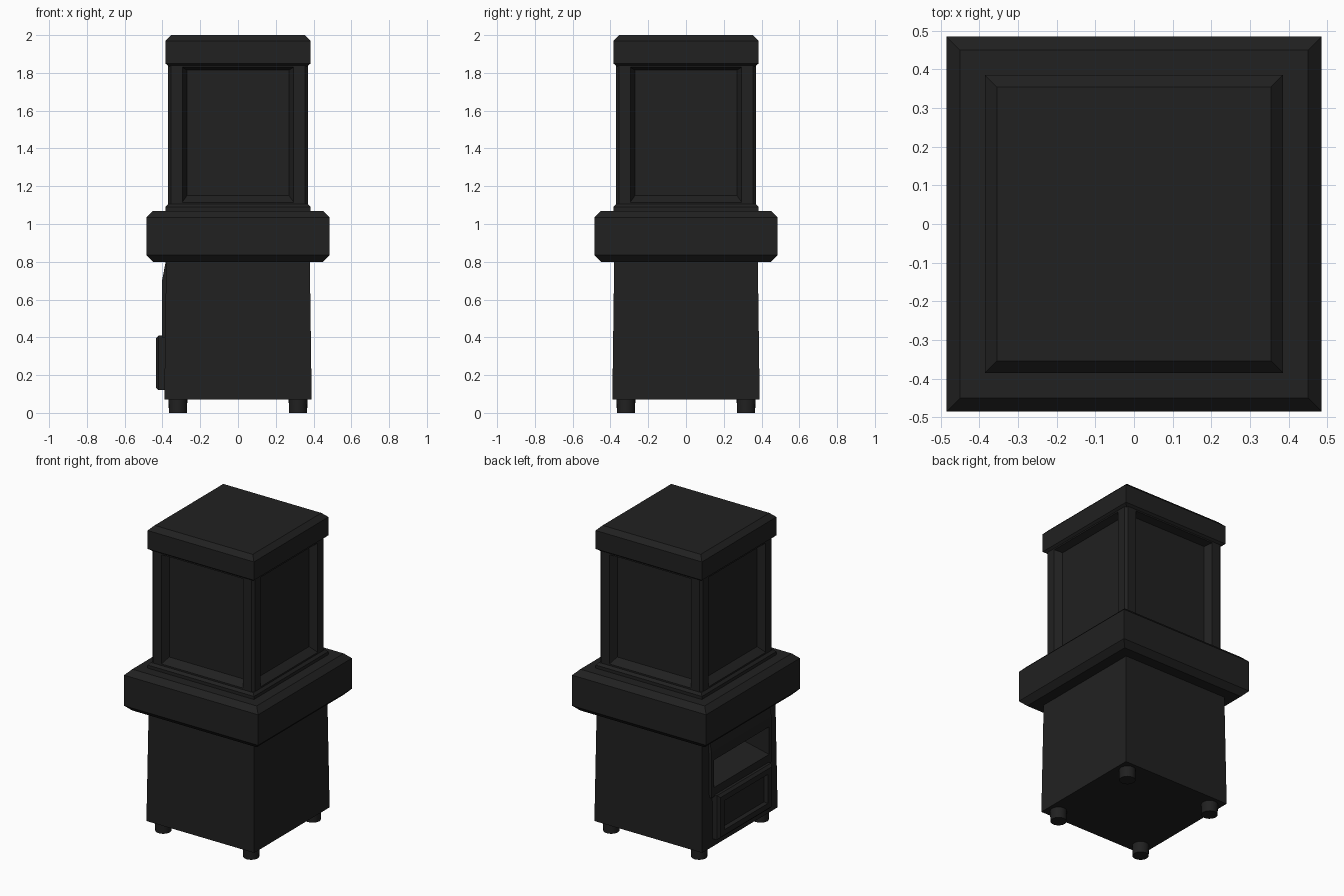
import bpy, bmesh, math
from mathutils import Matrix, Vector

if "Cube" in bpy.data.objects:
    bpy.data.objects.remove(bpy.data.objects["Cube"])

mat = bpy.data.materials.new("black")
mat.diffuse_color = (0.015, 0.015, 0.015, 1)
mat.use_nodes = True
mat.node_tree.nodes["Principled BSDF"].inputs["Base Color"].default_value = mat.diffuse_color


def finish(name, bm):
    bmesh.ops.remove_doubles(bm, verts=bm.verts, dist=1e-5)
    bmesh.ops.recalc_face_normals(bm, faces=bm.faces)
    me = bpy.data.meshes.new(name)
    bm.to_mesh(me)
    bm.free()
    me.materials.append(mat)
    ob = bpy.data.objects.new(name, me)
    bpy.context.collection.objects.link(ob)
    return ob


def stack(name, rects, m=Matrix()):
    """Closed solid from centred rectangles (half width, half height, depth)."""
    bm = bmesh.new()
    rings = [[bm.verts.new(m @ Vector((sx * w, sy * h, d)))
              for sx, sy in ((-1, -1), (1, -1), (1, 1), (-1, 1))] for w, h, d in rects]
    for a, b in zip(rings, rings[1:]):
        for i in range(4):
            j = (i + 1) % 4
            bm.faces.new((a[i], a[j], b[j], b[i]))
    bm.faces.new(rings[0])
    bm.faces.new(rings[-1])
    return finish(name, bm)


def square_stack(name, pts):
    return stack(name, [(w, w, z) for w, z in pts])


def prism(name, profile, half):
    """Extrude an x-z profile along y."""
    bm = bmesh.new()
    f = bm.faces.new([bm.verts.new((x, -half, z)) for x, z in profile])
    ext = bmesh.ops.extrude_face_region(bm, geom=[f])
    for v in ext["geom"]:
        if isinstance(v, bmesh.types.BMVert):
            v.co.y = half
    return finish(name, bm)


def cut(ob, cutter):
    mod = ob.modifiers.new("opening", 'BOOLEAN')
    mod.object = cutter
    mod.operation = 'DIFFERENCE'
    mod.solver = 'EXACT'


# lower cabinet, slightly tapered
base = square_stack("cabinet", [(.39, .07), (.38, .82)])
# wide middle band and the stepped rim above it
square_stack("middle_band", [(.45, .80), (.485, .835), (.485, 1.035), (.45, 1.07)])
square_stack("case_rim", [(.385, 1.06), (.385, 1.09), (.37, 1.105)])
# top cap
square_stack("top_cap", [(.365, 1.835), (.385, 1.85), (.385, 1.97), (.355, 2.0)])

# upper case: four framed, recessed panels with chamfered corners
bm = bmesh.new()
loops = [(.355, 1.09, 1.85, .37), (.295, 1.115, 1.83, .37), (.27, 1.15, 1.815, .325)]
for k in range(4):
    rot = Matrix.Rotation(k * math.pi / 2, 4, 'Z')
    P = lambda x, y, z: bm.verts.new(rot @ Vector((x, y, z)))
    rings = [[P(-w, -d, a), P(w, -d, a), P(w, -d, b), P(-w, -d, b)] for w, a, b, d in loops]
    for r, s in zip(rings, rings[1:]):
        for i in range(4):
            j = (i + 1) % 4
            bm.faces.new((r[i], r[j], s[j], s[i]))
    bm.faces.new(rings[-1])
    bm.faces.new((rings[0][1], P(.37, -.355, 1.09), P(.37, -.355, 1.85), rings[0][2]))
finish("upper_case", bm)

# opening surround on the left side
bezel = prism("opening_surround", [(-.36, .40), (-.402, .40), (-.402, .70), (-.383, .80), (-.36, .80)], .31)
# slot with a sloping floor cut through surround and cabinet
cutter = prism("slot_cutter", [(-.6, .46), (-.40, .46), (-.22, .50), (-.22, .64), (-.6, .64)], .285)
cutter.hide_render = True
cutter.hide_set(True)
cut(base, cutter)
cut(bezel, cutter)

# raised door with inset panel, below the slot
side = Matrix(((0, 0, -1, 0), (-1, 0, 0, 0), (0, 1, 0, .265), (0, 0, 0, 1)))
stack("door", [(.28, .145, .36), (.28, .145, .42), (.265, .13, .435),
               (.225, .095, .435), (.215, .085, .415)], side)

# feet
for sx in (-1, 1):
    for sy in (-1, 1):
        b = bmesh.new()
        bmesh.ops.create_cone(b, cap_ends=True, segments=20, radius1=.048, radius2=.05, depth=.08,
                              matrix=Matrix.Translation((sx * .318, sy * .318, .04)))
        foot = finish("foot", b)
        for p in foot.data.polygons:
            p.use_smooth = len(p.vertices) == 4
